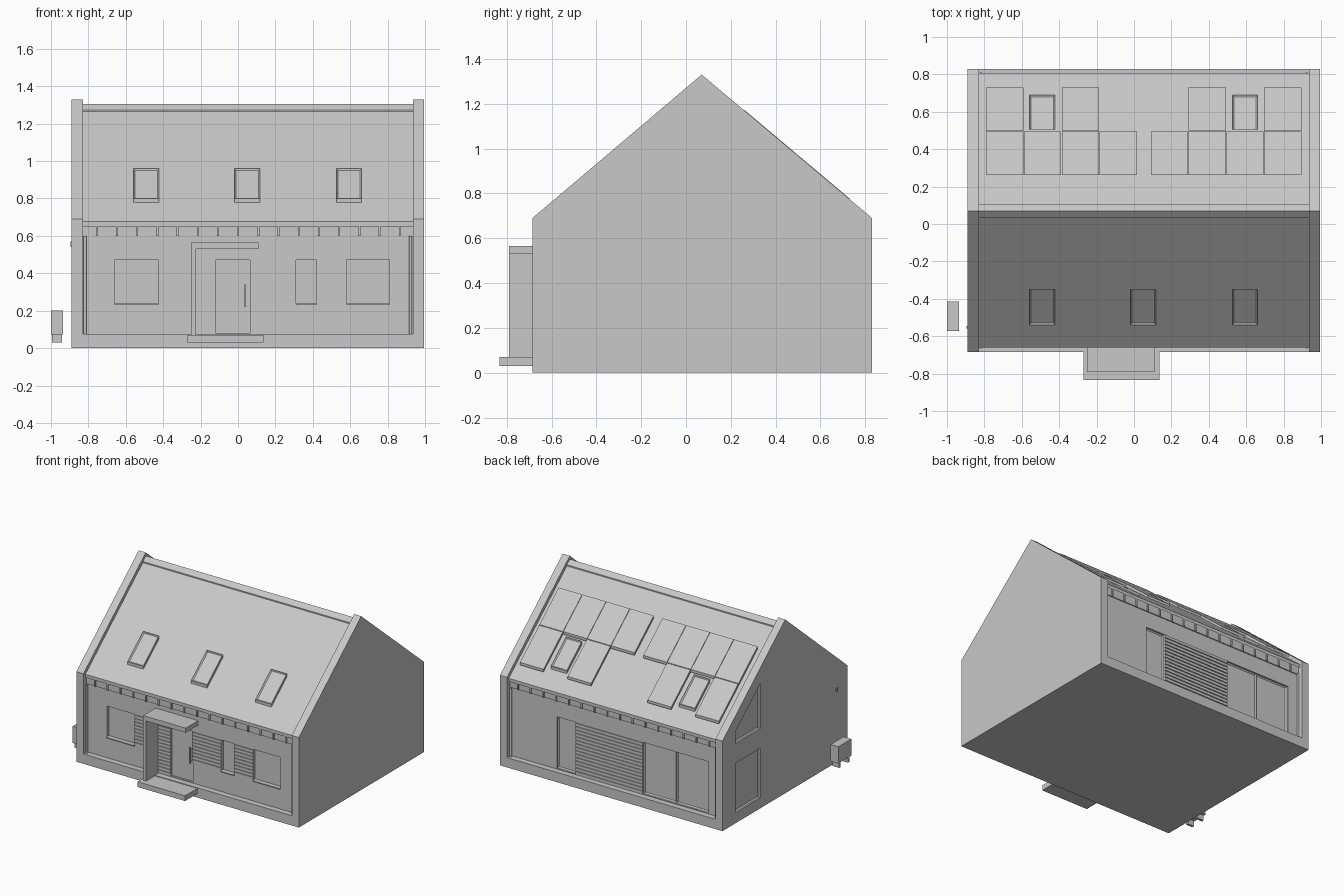
import bpy, bmesh
from mathutils import Vector

if "Cube" in bpy.data.objects:
    bpy.data.objects.remove(bpy.data.objects["Cube"])

grey = bpy.data.materials.new("plain grey")
grey.diffuse_color = (0.58, 0.58, 0.58, 1)
grey.use_nodes = True
grey.node_tree.nodes["Principled BSDF"].inputs["Base Color"].default_value = grey.diffuse_color

RIDGE_Y, RIDGE_Z = 0.07, 1.33
FRONT, BACK, EAVE = -0.685, 0.83, 0.69
XL, XR = -0.89, 0.995            # outer faces of the gables
IL, IR = -0.83, 0.935            # inner faces of the gables
WF, WB = -0.64, 0.785            # recessed front and back walls


def top(y):
    """Height of the gable edge at y."""
    if y < RIDGE_Y:
        return EAVE + (y - FRONT) / (RIDGE_Y - FRONT) * (RIDGE_Z - EAVE)
    return EAVE + (BACK - y) / (BACK - RIDGE_Y) * (RIDGE_Z - EAVE)


def finish(name, bm):
    bmesh.ops.recalc_face_normals(bm, faces=bm.faces)
    me = bpy.data.meshes.new(name)
    bm.to_mesh(me)
    bm.free()
    me.materials.append(grey)
    ob = bpy.data.objects.new(name, me)
    bpy.context.collection.objects.link(ob)
    return ob


def add_prism(bm, x0, x1, pts):
    """Extrude a y-z outline from x0 to x1."""
    f = bm.faces.new([bm.verts.new((x0, y, z)) for y, z in pts])
    r = bmesh.ops.extrude_face_region(bm, geom=[f])
    vs = [v for v in r["geom"] if isinstance(v, bmesh.types.BMVert)]
    bmesh.ops.translate(bm, verts=vs, vec=(x1 - x0, 0, 0))


def rect(y0, y1, z0, z1):
    return [(y0, z0), (y1, z0), (y1, z1), (y0, z1)]


def prisms(name, items, inset=None, width=0.012, depth=-0.008):
    """Object from (x0, x1, outline) items; faces looking along `inset` get a sunk pane."""
    bm = bmesh.new()
    for x0, x1, pts in items:
        add_prism(bm, x0, x1, pts)
    if inset:
        bmesh.ops.recalc_face_normals(bm, faces=bm.faces)
        bm.normal_update()
        fs = [f for f in bm.faces if f.normal.dot(Vector(inset)) > 0.7]
        bmesh.ops.inset_individual(bm, faces=fs, thickness=width, depth=depth)
    return finish(name, bm)


def box(name, x0, x1, y0, y1, z0, z1):
    return prisms(name, [(x0, x1, rect(y0, y1, z0, z1))])


def cut(ob, cutter):
    cutter.hide_render = True
    cutter.hide_viewport = True
    m = ob.modifiers.new("openings", 'BOOLEAN')
    m.operation, m.solver, m.object = 'DIFFERENCE', 'EXACT', cutter


def on_slope(x0, x1, y0, y1, h0, h1):
    """Slab lying on the roof, between heights h0 and h1 relative to the gable edge."""
    return (x0, x1, [(y0, top(y0) + h0), (y1, top(y1) + h0),
                     (y1, top(y1) + h1), (y0, top(y0) + h1)])


# Gables and plinth
gable = [(FRONT, 0), (BACK, 0), (BACK, EAVE), (RIDGE_Y, RIDGE_Z), (FRONT, EAVE)]
left_gable = prisms("left_gable", [(XL, IL, gable)])
prisms("right_gable", [(IR, XR, gable)])
box("plinth", IL, IR, FRONT, BACK, 0, 0.075)

# Recessed wall body with openings
body = prisms("wall_body", [(IL, IR, [(WF, 0.07), (WB, 0.07), (WB, 0.67),
                                      (RIDGE_Y, 1.26), (WF, 0.67)])])
front_windows = [(-0.66, -0.425), (0.31, 0.42), (0.58, 0.81)]
door = (-0.12, 0.065)
back_glass = [(0.38, 0.545), (-0.46, -0.185), (-0.74, -0.464)]
holes = [(a, b, rect(WF - 0.05, WF + 0.03, 0.235, 0.47)) for a, b in front_windows]
holes.append((*door, rect(WF - 0.05, WF + 0.03, 0.08, 0.47)))
holes += [(a, b, rect(WB - 0.03, WB + 0.05, 0.08, 0.475))
          for a, b in [(0.38, 0.545), (-0.74, -0.185)]]
cut(body, prisms("wall_cutter", holes))

# Panes, door and sills
prisms("front_windows", [(a, b, rect(WF + 0.02, WF + 0.035, 0.235, 0.47))
                         for a, b in front_windows])
prisms("front_sills", [(a, b, rect(WF - 0.015, WF + 0.03, 0.23, 0.238))
                       for a, b in front_windows])
box("front_door", *door, WF + 0.015, WF + 0.035, 0.08, 0.47)
box("door_handle", 0.036, 0.044, WF - 0.005, WF + 0.006, 0.22, 0.34)
prisms("handle_mounts", [(0.037, 0.043, rect(WF + 0.004, WF + 0.018, z, z + 0.008))
                         for z in (0.235, 0.317)])
prisms("back_windows", [(a, b, rect(WB - 0.035, WB - 0.012, 0.08, 0.475))
                        for a, b in back_glass], inset=(0, 1, 0))

# Left gable windows, the upper one following the roof pitch
low = rect(0.37, 0.67, 0.08, 0.46)
high = [(0.37, 0.61), (0.67, 0.61), (0.67, top(0.67) - 0.12), (0.37, top(0.37) - 0.12)]
cut(left_gable, prisms("gable_cutter", [(XL - 0.03, XL + 0.03, p) for p in (low, high)]))
prisms("side_windows", [(XL + 0.012, XL + 0.035, p) for p in (low, high)], inset=(-1, 0, 0))


# Horizontal timber cladding
def slats(name, x0, x1, z0, z1, y0, y1, pitch=0.026):
    n = round((z1 - z0) / pitch)
    p = (z1 - z0) / n
    prisms(name, [(x0, x1, rect(y0, y1, z0 + i * p + 0.003, z0 + (i + 1) * p - 0.003))
                  for i in range(n)])


for x0, x1, z0 in [(-0.425, -0.25, 0.235), (-0.225, -0.12, 0.08),
                   (0.065, 0.31, 0.235), (0.42, 0.58, 0.235)]:
    slats("front_cladding", x0, x1, z0, 0.47, WF - 0.007, WF + 0.01)
slats("back_cladding", -0.185, 0.38, 0.08, 0.475, WB - 0.01, WB + 0.007)

# Roof slab and ridge cap, set just below the gable edges
ey0, ey1 = -0.66, 0.808
prisms("roof", [(IL, IR, [(ey0, top(ey0) - 0.035), (RIDGE_Y, RIDGE_Z - 0.035),
                          (ey1, top(ey1) - 0.035), (ey1, top(ey1) - 0.06),
                          (RIDGE_Y, RIDGE_Z - 0.08), (ey0, top(ey0) - 0.06)])])
cy0, cy1 = RIDGE_Y - 0.035, RIDGE_Y + 0.035
prisms("ridge_cap", [(IL, IR, [(cy0, top(cy0) - 0.04), (cy0, top(cy0) - 0.026),
                               (RIDGE_Y, RIDGE_Z - 0.026), (cy1, top(cy1) - 0.026),
                               (cy1, top(cy1) - 0.04)])])

# Eaves boards with small rafter tails
tails = [IL + 0.07 + i * 0.108 for i in range(16)]
for side, w, s in (("front", WF, -1), ("back", WB, 1)):
    ya, yb = sorted((w - s * 0.01, w + s * 0.008))
    box(side + "_eaves_board", IL, IR, ya, yb, 0.60, 0.66)
    ya, yb = sorted((w, w + s * 0.018))
    prisms(side + "_rafter_tails", [(x, x + 0.01, rect(ya, yb, 0.60, 0.655)) for x in tails])

# Downpipes in the four recess corners
for x in (IL + 0.012, IR - 0.012):
    for y in (WF - 0.018, WB + 0.018):
        bm = bmesh.new()
        bmesh.ops.create_cone(bm, cap_ends=True, segments=12, radius1=0.008,
                              radius2=0.008, depth=0.53)
        bmesh.ops.translate(bm, verts=bm.verts, vec=(x, y, 0.335))
        finish("downpipe", bm)

# Skylights
spots = [(x, -0.54, -0.35) for x in (-0.558, -0.018, 0.526)]
spots += [(x, 0.505, 0.69) for x in (-0.558, 0.526)]
for x, y0, y1 in spots:
    n = (0, -0.65, 0.76) if y0 < 0 else (0, 0.65, 0.76)
    prisms("skylight", [on_slope(x, x + 0.135, y0, y1, -0.04, -0.014)], inset=n)

# Solar panels on the back slope
panels = []
for x in (-0.79, -0.588, -0.386, -0.184, 0.09, 0.292, 0.494, 0.696):
    panels.append(on_slope(x, x + 0.199, 0.262, 0.494, -0.018, 0.003))
for x in (-0.79, -0.386, 0.292, 0.696):
    panels.append(on_slope(x, x + 0.199, 0.498, 0.73, -0.018, 0.003))
prisms("solar_panels", panels)

# Entrance porch: canopy, side screen and step
box("porch_canopy", -0.25, 0.11, -0.79, WF, 0.53, 0.565)
box("porch_screen", -0.25, -0.225, -0.79, WF, 0.07, 0.53)
box("porch_step", -0.27, 0.135, -0.833, FRONT + 0.03, 0.03, 0.07)

# Heat pump unit and wall lamp on the left side
box("heat_pump", -1.0, -0.935, -0.572, -0.415, 0.072, 0.2)
prisms("heat_pump_feet", [(-0.995, -0.94, rect(y, y + 0.018, 0.03, 0.073))
                          for y in (-0.555, -0.45)])
box("wall_lamp", XL - 0.006, XL + 0.01, -0.56, -0.545, 0.54, 0.57)
